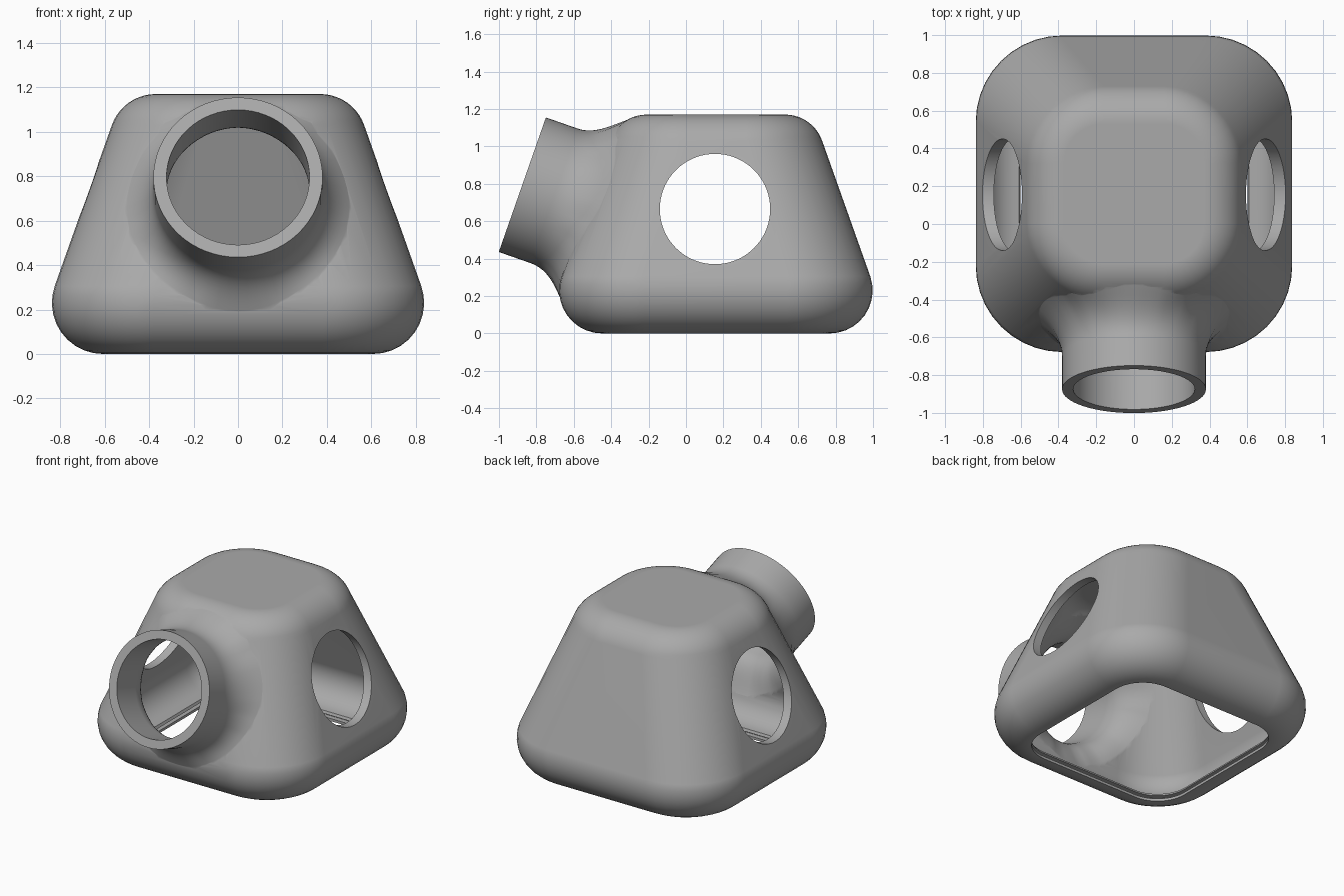
import bpy, bmesh, math
from mathutils import Vector
from mathutils.bvhtree import BVHTree

if bpy.data.objects.get("Cube"):
    bpy.data.objects.remove(bpy.data.objects["Cube"])

CENTRE_Y = 0.16
HEIGHT = 1.17
WALL = 0.057
SLOPE = math.radians(19.3)
MOUTH = Vector((0, -0.875, 0.795))
AXIS = Vector((0, math.cos(SLOPE), -math.sin(SLOPE)))   # runs into the housing
SIDE = Vector((1, 0, 0))
UP = AXIS.cross(SIDE) * -1

grey = bpy.data.materials.new("plain grey")
grey.use_nodes = True
grey.diffuse_color = (0.4, 0.4, 0.4, 1)
grey.node_tree.nodes["Principled BSDF"].inputs["Base Color"].default_value = (0.4, 0.4, 0.4, 1)


def make_object(name, bm):
    bmesh.ops.recalc_face_normals(bm, faces=bm.faces)
    mesh = bpy.data.meshes.new(name)
    bm.to_mesh(mesh)
    bm.free()
    mesh.materials.append(grey)
    obj = bpy.data.objects.new(name, mesh)
    bpy.context.collection.objects.link(obj)
    return obj


def skin(bm, rings):
    """Bridge equal rings of points into a tube and return the vertex rings."""
    rows = [[bm.verts.new(p) for p in ring] for ring in rings]
    for a, b in zip(rows, rows[1:]):
        for i in range(len(a)):
            j = (i + 1) % len(a)
            bm.faces.new((a[i], a[j], b[j], b[i]))
    return rows


def rounded_square(half, z, steps=10):
    """Horizontal section; its straight sides shorten along the slope."""
    k = min(max((z - 0.3) / 0.73, 0), 1)
    straight = 0.38 - 0.22 * k
    r = half - straight
    ring = []
    for q in range(4):
        sx, sy = (1, -1, -1, 1)[q], (1, 1, -1, -1)[q]
        for i in range(steps + 1):
            a = math.pi / 2 * (q + i / steps)
            ring.append((sx * straight + r * math.cos(a),
                         CENTRE_Y + sy * straight + r * math.sin(a), z))
    return ring


def wall_profile(inset):
    """Side profile from the bottom fillet to the top fillet."""
    pts = []
    for half, z, r, start, end in ((0.608, 0.23, 0.23, -math.pi / 2, SLOPE),
                                   (0.37, 0.96, 0.21, SLOPE, math.pi / 2)):
        for i in range(11):
            a = start + (end - start) * i / 10
            pts.append((half + (r - inset) * math.cos(a), z + (r - inset) * math.sin(a)))
    return pts


def loft(name, profile):
    bm = bmesh.new()
    rows = skin(bm, [rounded_square(h, z) for h, z in profile])
    bm.faces.new(rows[0])
    bm.faces.new(rows[-1])
    return make_object(name, bm)


def flared_tube(name, body, radius, start, neck, flare, count=64):
    """Round tube whose root blends tangentially into the body surface."""
    bm = bmesh.new()
    bm.from_mesh(body.data)
    tree = BVHTree.FromBMesh(bm)
    bm.free()
    columns = []
    for i in range(count):
        a = 2 * math.pi * i / count
        out = SIDE * math.cos(a) + UP * math.sin(a)
        p0 = MOUTH + out * radius + AXIS * neck
        foot, normal, _, _ = tree.ray_cast(MOUTH + out * (radius + flare) - AXIS, AXIS)
        root = tree.ray_cast(MOUTH + out * radius - AXIS, AXIS)[0]
        tangent = -out + normal * out.dot(normal)
        tangent.normalize()
        p1 = p0.lerp(root, 0.6)
        p2 = foot + tangent * flare * 0.6
        column = [MOUTH + out * radius + AXIS * start]
        for s in range(13):
            t = s / 12
            p = (p0 * (1 - t) ** 3 + p1 * 3 * t * (1 - t) ** 2
                 + p2 * 3 * t * t * (1 - t) + foot * t ** 3)
            column.append(p - normal * 0.006 * t ** 4)
        columns.append(column)
    bm = bmesh.new()
    rows = skin(bm, zip(*columns))
    bm.faces.new(rows[0])
    tip = bm.verts.new(MOUTH + AXIS * 0.85)
    for i in range(count):
        bm.faces.new((rows[-1][i], rows[-1][(i + 1) % count], tip))
    return make_object(name, bm)


def combine(target, other, operation):
    mod = target.modifiers.new(operation, "BOOLEAN")
    mod.operation = operation
    mod.solver = "EXACT"
    mod.object = other
    bpy.context.view_layer.objects.active = target
    bpy.ops.object.modifier_apply(modifier=mod.name)
    bpy.data.objects.remove(other)


# Outer form: tapered housing with a tilted front spout
housing = loft("housing", wall_profile(0))
spout = flared_tube("spout", housing, 0.381, 0, 0.18, 0.16)
combine(housing, spout, "UNION")

# Cavity: stepped bottom opening with a groove, then the inner wall
rim = [(0.6, -0.1), (0.6, 0.018), (0.635, 0.018), (0.635, 0.04), (0.6, 0.04)]
cavity = loft("cavity", rim + wall_profile(WALL))
bore = flared_tube("bore", cavity, 0.322, -0.1, 0.22, 0.2)
combine(cavity, bore, "UNION")
combine(housing, cavity, "DIFFERENCE")

# Round opening through both side walls
bpy.ops.mesh.primitive_cylinder_add(vertices=72, radius=0.295, depth=3,
                                    location=(0, 0.155, 0.665),
                                    rotation=(0, math.pi / 2, 0))
combine(housing, bpy.context.object, "DIFFERENCE")

# Single colour and smooth surfaces with crisp rims
housing.data.materials.clear()
housing.data.materials.append(grey)
for poly in housing.data.polygons:
    poly.material_index = 0
bpy.ops.object.select_all(action="DESELECT")
housing.select_set(True)
bpy.context.view_layer.objects.active = housing
bpy.ops.object.shade_smooth_by_angle(angle=math.radians(32))
weighted = housing.modifiers.new("even shading", "WEIGHTED_NORMAL")
weighted.keep_sharp = True
